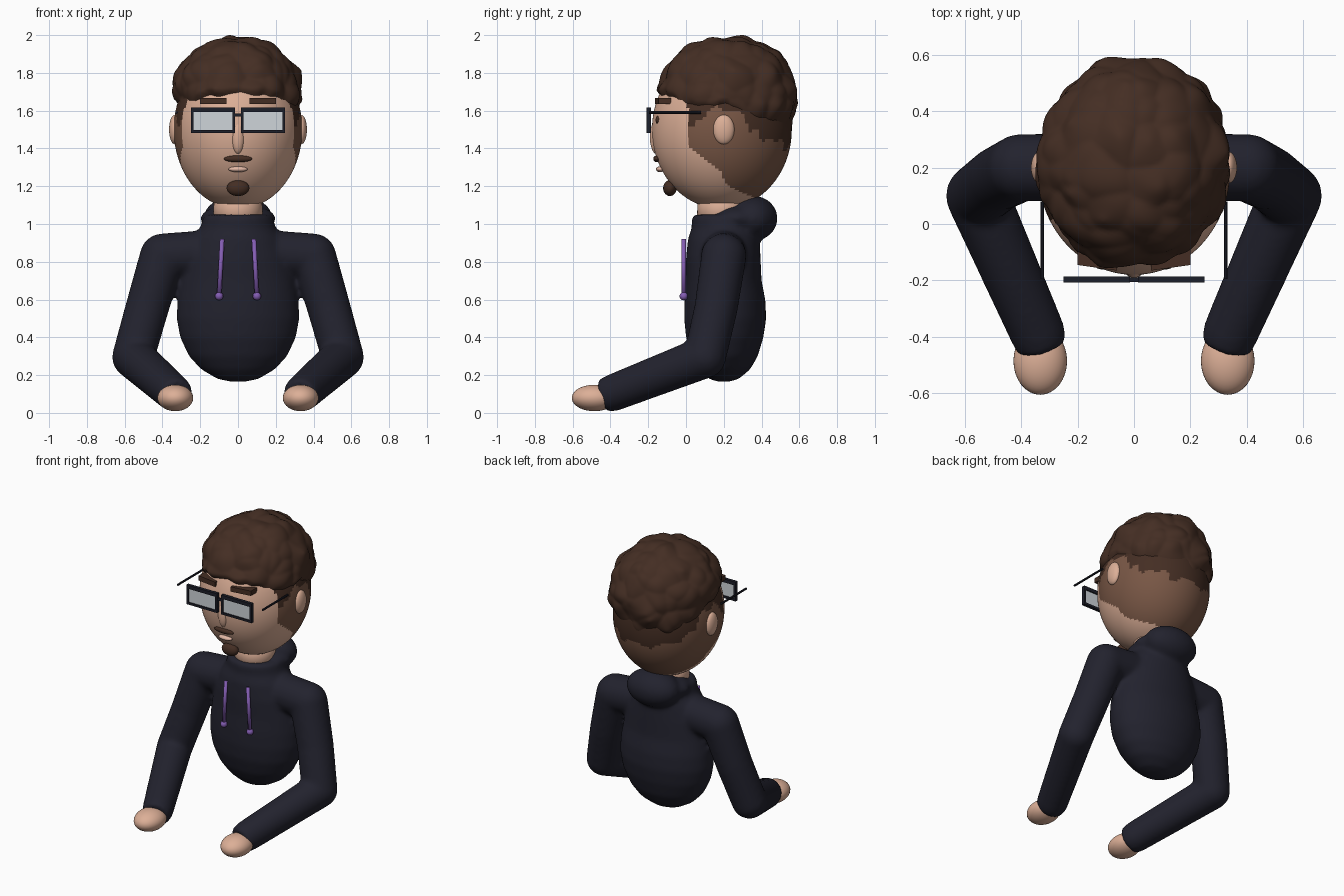
import bpy, bmesh, math
from mathutils import Vector, noise

if "Cube" in bpy.data.objects:
    bpy.data.objects.remove(bpy.data.objects["Cube"])


def mat(name, rgb):
    m = bpy.data.materials.new(name)
    m.diffuse_color = (*rgb, 1)
    m.use_nodes = True
    m.node_tree.nodes["Principled BSDF"].inputs["Base Color"].default_value = m.diffuse_color
    return m


SKIN = mat("skin", (0.72, 0.43, 0.31))
FADE = mat("short_hair", (0.19, 0.095, 0.06))
HAIR = mat("brown_hair", (0.058, 0.027, 0.017))
CLOTH = mat("navy_cloth", (0.016, 0.016, 0.027))
FRAME = mat("dark_frame", (0.012, 0.013, 0.022))
LENS = mat("pale_lens", (0.62, 0.66, 0.70))
CORD = mat("purple_cord", (0.23, 0.11, 0.45))
LIP = mat("lip", (0.75, 0.47, 0.37))


def make(name, bm, *mats, smooth=True):
    me = bpy.data.meshes.new(name)
    bmesh.ops.recalc_face_normals(bm, faces=bm.faces[:])
    for f in bm.faces:
        f.smooth = smooth
    bm.to_mesh(me)
    bm.free()
    ob = bpy.data.objects.new(name, me)
    bpy.context.collection.objects.link(ob)
    for m in mats:
        me.materials.append(m)
    return ob


def ball(bm, c, r, seg=32, rings=20):
    vs = bmesh.ops.create_uvsphere(bm, u_segments=seg, v_segments=rings, radius=1)["verts"]
    for v in vs:
        v.co = Vector([c[i] + v.co[i] * r[i] for i in range(3)])


def ellipsoid(name, c, r, m):
    bm = bmesh.new()
    ball(bm, c, r)
    return make(name, bm, m)


def rod(bm, a, b, r1, r2, seg=28):
    a, b = Vector(a), Vector(b)
    vs = bmesh.ops.create_cone(bm, cap_ends=True, segments=seg, radius1=r1,
                               radius2=r2, depth=(b - a).length)["verts"]
    q = (b - a).to_track_quat('Z', 'Y')
    for v in vs:
        v.co = q @ v.co + (a + b) / 2


def box(bm, lo, hi):
    vs = bmesh.ops.create_cube(bm, size=1)["verts"]
    for v in vs:
        v.co = Vector([(lo[i] + hi[i]) / 2 + v.co[i] * (hi[i] - lo[i]) for i in range(3)])


def interp(pts, t):
    if t <= pts[0][0]:
        return pts[0][1]
    for (a, p), (b, q) in zip(pts, pts[1:]):
        if t <= b:
            return p + (q - p) * (t - a) / (b - a)
    return pts[-1][1]


# Head: face skin in front, cropped hair behind the jaw line, dark patches above
HC, HR = Vector((0, 0.19, 1.5)), Vector((0.34, 0.37, 0.42))
JAW = [(0.0, 1.42), (0.1, 1.35), (0.18, 1.28), (0.22, 1.20), (0.36, 1.14), (0.4, 1.0)]
PATCH = [(0.0, 1.52), (0.1, 1.55), (0.16, 1.62), (0.28, 1.62), (0.34, 1.50), (0.5, 1.42), (0.6, 1.40)]
bm = bmesh.new()
ball(bm, HC, HR, 112, 80)
for f in bm.faces:
    c = f.calc_center_median()
    n = noise.noise(c * 14)
    if c.y > 0.01 and c.z > interp(JAW, c.y):
        f.material_index = 2 if c.z + 0.05 * n > interp(PATCH, c.y) else 1
make("head", bm, SKIN, FADE, HAIR)

# Curly hair: lumpy cap that dips into the head below the hairline
LINE = [(-0.16, 1.70), (-0.08, 1.67), (0.0, 1.62), (0.15, 1.62), (0.22, 1.64),
        (0.32, 1.57), (0.42, 1.52), (0.5, 1.45), (0.6, 1.40)]
CC, CR = Vector((0, 0.215, 1.66)), Vector((0.342, 0.378, 0.335))
bm = bmesh.new()
bmesh.ops.create_icosphere(bm, subdivisions=6, radius=1)
for v in bm.verts:
    d = v.co.normalized()
    p = Vector([CC[i] + d[i] * CR[i] for i in range(3)])
    warp = p + 0.04 * noise.noise_vector(p * 6)
    lump = 0.42 - noise.voronoi(warp * 8.5)[0][0]
    k = 1 + 0.10 * lump + 0.045 * noise.noise(p * 7)
    # slightly fuller upper corners
    k += 0.05 * max(0, d.z) * (1 - abs(d.z)) * 2
    p = CC + (p - CC) * k
    line = interp(LINE, p.y) + 0.035 * noise.noise(p * 12)
    t = min(1, max(0, (p.z - line + 0.015) / 0.04))
    h = p - HC
    s = Vector([h[i] / HR[i] for i in range(3)]).length
    inner = HC + h * (0.93 / s)
    v.co = inner.lerp(p, t * t * (3 - 2 * t))
top = max(v.co.z for v in bm.verts)
for v in bm.verts:
    if v.co.z > CC.z:
        v.co.z = CC.z + (v.co.z - CC.z) * (2.0 - CC.z) / (top - CC.z)
make("curly_hair", bm, HAIR)

# Face features
ellipsoid("nose", (0, -0.155, 1.46), (0.036, 0.036, 0.09), SKIN)
ellipsoid("moustache", (0, -0.155, 1.345), (0.075, 0.018, 0.018), HAIR)
ellipsoid("lower_lip", (0, -0.137, 1.29), (0.05, 0.022, 0.015), LIP)
ellipsoid("goatee", (0, -0.085, 1.19), (0.06, 0.036, 0.042), HAIR)
for s, side in ((-1, "left"), (1, "right")):
    ellipsoid(side + "_ear", (s * 0.335, 0.2, 1.5), (0.03, 0.056, 0.078), SKIN)
    ellipsoid(side + "_eye", (s * 0.11, -0.145, 1.55), (0.03, 0.016, 0.025), HAIR)
    bm = bmesh.new()
    box(bm, (0.06, -0.165, 1.635), (0.2, -0.10, 1.668))
    for v in bm.verts:
        v.co.y += 0.02 * (v.co.x > 0.1)
        v.co.x *= s
    make(side + "_eyebrow", bm, HAIR, smooth=False)

# Glasses
bm = bmesh.new()
for s in (-1, 1):
    for x0, x1, z0, z1 in ((0.015, 0.25, 1.592, 1.616), (0.015, 0.25, 1.483, 1.498),
                           (0.015, 0.03, 1.483, 1.61), (0.235, 0.25, 1.483, 1.61)):
        a, b = sorted((s * x0, s * x1))
        box(bm, (a, -0.208, z0), (b, -0.186, z1))
    rod(bm, (s * 0.325, -0.195, 1.59), (s * 0.325, 0.08, 1.59), 0.007, 0.007, 10)
box(bm, (-0.025, -0.205, 1.57), (0.025, -0.19, 1.585))
make("glasses_frame", bm, FRAME, smooth=False)
bm = bmesh.new()
for s in (-1, 1):
    a, b = sorted((s * 0.028, s * 0.238))
    box(bm, (a, -0.2, 1.495), (b, -0.194, 1.595))
make("glasses_lenses", bm, LENS, smooth=False)

# Neck
bm = bmesh.new()
rod(bm, (0, 0.19, 0.98), (0, 0.19, 1.18), 0.135, 0.125, 40)
make("neck", bm, SKIN).data.shade_smooth()

# Hoodie torso: oval sections as (z, half width, front y, back y)
SECTIONS = [(0.165, 0.04, 0.17, 0.23), (0.18, 0.11, 0.12, 0.28), (0.23, 0.195, 0.07, 0.34),
            (0.30, 0.26, 0.03, 0.38), (0.40, 0.307, 0.0, 0.41), (0.50, 0.325, -0.01, 0.425),
            (0.60, 0.32, -0.008, 0.42), (0.70, 0.305, 0.0, 0.40), (0.82, 0.28, 0.0, 0.395),
            (0.92, 0.24, 0.01, 0.39), (0.98, 0.20, 0.03, 0.38), (1.05, 0.18, 0.03, 0.36)]
bm = bmesh.new()
rings = []
for z, w, f, b in SECTIONS:
    rings.append([bm.verts.new((w * math.cos(a), (f + b) / 2 + (b - f) / 2 * math.sin(a), z))
                  for a in (math.tau * i / 48 for i in range(48))])
for r0, r1 in zip(rings, rings[1:]):
    for i in range(48):
        j = (i + 1) % 48
        bm.faces.new((r0[i], r0[j], r1[j], r1[i]))
bm.faces.new(rings[0][::-1])
bm.faces.new(rings[-1])

# Hood and sleeves, merged with the torso
ball(bm, (0, 0.355, 1.03), (0.185, 0.13, 0.12))
ball(bm, (0, 0.27, 1.03), (0.2, 0.14, 0.075))
for s in (-1, 1):
    path = [((0.14, 0.2, 0.85), 0.12), ((0.40, 0.2, 0.83), 0.12), ((0.48, 0.16, 0.56), 0.115),
            ((0.555, 0.10, 0.295), 0.112), ((0.34, -0.39, 0.105), 0.098)]
    path = [((s * p[0], p[1], p[2]), r) for p, r in path]
    for (p, r), (q, r2) in zip(path, path[1:]):
        rod(bm, p, q, r, r2)
    for p, r in path[:-1]:
        ball(bm, p, (r, r, r))
    p = path[-1][0]
    rod(bm, p, (p[0] - s * 0.015, p[1] - 0.05, p[2] - 0.015), 0.098, 0.088)
hoodie = make("hoodie", bm, CLOTH)
rm = hoodie.modifiers.new("merge", 'REMESH')
rm.mode = 'VOXEL'
rm.voxel_size = 0.014
rm.use_smooth_shade = True
sm = hoodie.modifiers.new("soften", 'SMOOTH')
sm.factor = 0.5
sm.iterations = 10

# Hands and drawstrings
for s, side in ((-1, "left"), (1, "right")):
    ellipsoid(side + "_hand", (s * 0.332, -0.485, 0.079), (0.095, 0.12, 0.07), SKIN)
    bm = bmesh.new()
    rod(bm, (s * 0.084, -0.012, 0.92), (s * 0.1, -0.012, 0.62), 0.012, 0.012, 16)
    ball(bm, (s * 0.1, -0.012, 0.618), (0.022, 0.022, 0.022), 16, 12)
    make(side + "_drawstring", bm, CORD)
